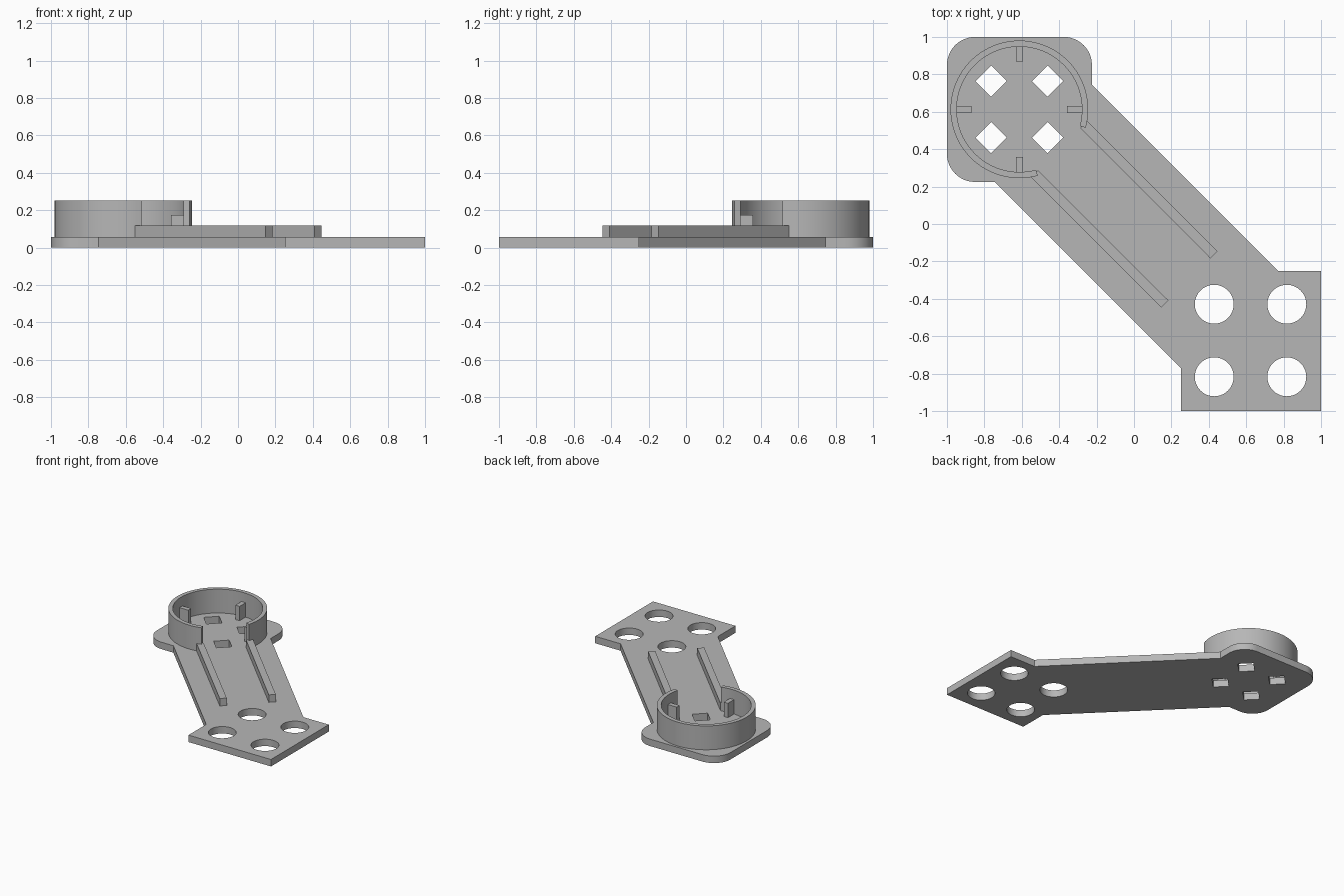
import bpy, bmesh
from math import sin, cos, pi, radians
from mathutils import Vector

cube = bpy.data.objects.get("Cube")
if cube:
    bpy.data.objects.remove(cube, do_unlink=True)

PLATE_TOP, RAIL_TOP, TAB_TOP, RING_TOP = 0.057, 0.118, 0.175, 0.253
RING_CENTRE = Vector((-0.613, 0.613))
R_OUT, R_IN = 0.368, 0.335

grey = bpy.data.materials.new("plain grey")
grey.use_nodes = True
colour = (0.47, 0.47, 0.47, 1)
grey.diffuse_color = colour
grey.node_tree.nodes["Principled BSDF"].inputs["Base Color"].default_value = colour


def arc(centre, radius, start, end, steps):
    """Points along an arc, angles in degrees."""
    angles = [radians(start + (end - start) * i / steps) for i in range(steps + 1)]
    return [(centre[0] + radius * cos(a), centre[1] + radius * sin(a)) for a in angles]


def prism(name, loops, z0, z1):
    """Extrude an outline, with any further loops as holes, from z0 to z1."""
    bm = bmesh.new()
    edges = []
    for loop in loops:
        verts = [bm.verts.new((x, y, z0)) for x, y in loop]
        edges += [bm.edges.new((v, verts[i - 1])) for i, v in enumerate(verts)]
    bmesh.ops.triangle_fill(bm, edges=edges, use_beauty=True, normal=(0, 0, 1))
    result = bmesh.ops.extrude_face_region(bm, geom=bm.faces[:])
    top = [g for g in result["geom"] if isinstance(g, bmesh.types.BMVert)]
    bmesh.ops.translate(bm, verts=top, vec=(0, 0, z1 - z0))
    bmesh.ops.recalc_face_normals(bm, faces=bm.faces[:])
    mesh = bpy.data.meshes.new(name)
    bm.to_mesh(mesh)
    bm.free()
    mesh.materials.append(grey)
    obj = bpy.data.objects.new(name, mesh)
    bpy.context.collection.objects.link(obj)
    bpy.ops.object.select_all(action="DESELECT")
    obj.select_set(True)
    bpy.context.view_layer.objects.active = obj
    bpy.ops.object.shade_smooth_by_angle(angle=radians(30))
    return obj


def bar(name, start, end, width, z0, z1):
    """Straight bar between two points in plan."""
    a, b = Vector(start), Vector(end)
    side = (b - a).normalized().orthogonal() * width / 2
    return prism(name, [[a + side, b + side, b - side, a - side]], z0, z1)


# Base plate: rounded pad, diagonal arm and square pad in one outline
r = 0.15
outline = [(-0.225, 0.745), (0.77, -0.25), (1, -0.25), (1, -1), (0.25, -1),
           (0.25, -0.77), (-0.745, 0.225)]
outline += arc((-1 + r, 0.225 + r), r, 270, 180, 12)
outline += arc((-1 + r, 1 - r), r, 180, 90, 12)
outline += arc((-0.225 - r, 1 - r), r, 90, 0, 12)

# Round mounting holes and diamond slots
holes = []
for sx in (-1, 1):
    for sy in (-1, 1):
        holes.append(arc((0.623 + sx * 0.194, -0.623 + sy * 0.194), 0.104, 0, 360, 48)[:-1])
        holes.append(arc(RING_CENTRE + Vector((sx, sy)) * 0.151, 0.083, 0, 360, 4)[:-1])
prism("base_plate", [outline] + holes, 0, PLATE_TOP)

# Open ring wall, with its gap facing the arm
wall = arc(RING_CENTRE, R_OUT, -15.5, 285.5, 80) + arc(RING_CENTRE, R_IN, 285.5, -15.5, 80)
prism("ring_wall", [wall], PLATE_TOP, RING_TOP)

# Four tabs inside the ring
for i, label in enumerate(("left", "back", "right", "front")):
    d = Vector((cos(i * pi / 2), sin(i * pi / 2)))
    bar("ring_tab_" + label, RING_CENTRE + d * 0.255, RING_CENTRE + d * (R_IN + 0.01),
        0.038, PLATE_TOP, TAB_TOP)

# Two guide rails along the arm, mirrored across the diagonal
start, end = (-0.268, 0.532), (0.427, -0.165)
bar("guide_rail_left", start, end, 0.053, PLATE_TOP, RAIL_TOP)
bar("guide_rail_right", (-start[1], -start[0]), (-end[1], -end[0]), 0.053, PLATE_TOP, RAIL_TOP)
